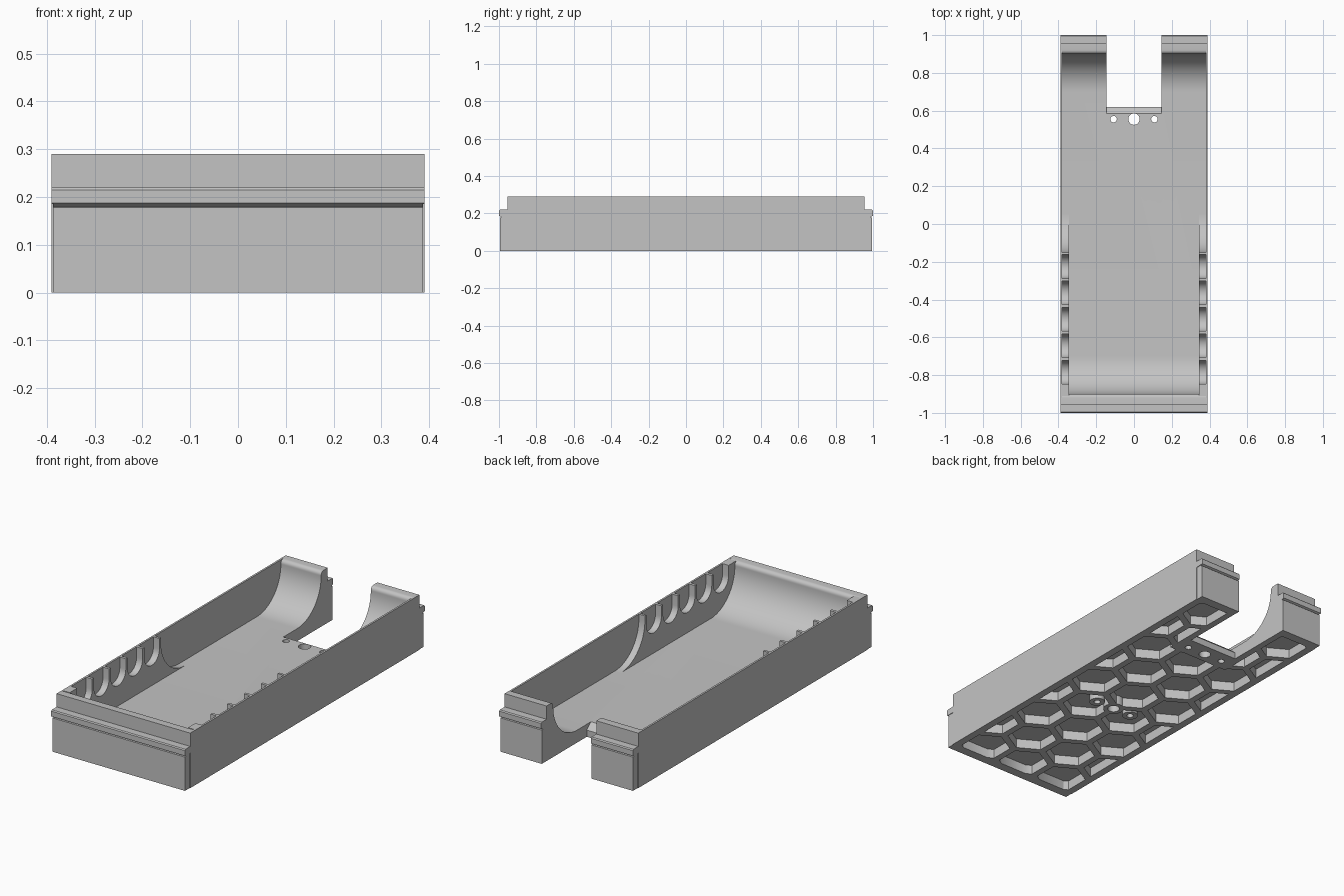
import bpy, bmesh, math

if "Cube" in bpy.data.objects:
    bpy.data.objects.remove(bpy.data.objects["Cube"])

grey = bpy.data.materials.new("plain_grey")
grey.use_nodes = True
grey.diffuse_color = (0.55, 0.55, 0.55, 1)
grey.node_tree.nodes["Principled BSDF"].inputs["Base Color"].default_value = (0.55, 0.55, 0.55, 1)

FLOOR, TOP, R = 0.066, 0.29, 0.2


def arc(cy, cz, r, a0, a1, n=16):
    angles = [math.radians(a0 + (a1 - a0) * i / n) for i in range(n + 1)]
    return [(cy + r * math.cos(a), cz + r * math.sin(a)) for a in angles]


def finish(name, bm):
    bmesh.ops.recalc_face_normals(bm, faces=bm.faces)
    mesh = bpy.data.meshes.new(name)
    bm.to_mesh(mesh)
    bm.free()
    mesh.materials.append(grey)
    ob = bpy.data.objects.new(name, mesh)
    bpy.context.collection.objects.link(ob)
    return ob


def add_prism(bm, base, shift):
    face = bm.faces.new([bm.verts.new(p) for p in base])
    new = bmesh.ops.extrude_face_region(bm, geom=[face])["geom"]
    bmesh.ops.translate(bm, vec=shift, verts=[v for v in new if isinstance(v, bmesh.types.BMVert)])


def side_prism(name, outline, x0, x1):
    """Extrude a (y, z) outline along x."""
    bm = bmesh.new()
    add_prism(bm, [(x0, y, z) for y, z in outline], (x1 - x0, 0, 0))
    return finish(name, bm)


def columns(name, items, z0, z1, sides, turn=0):
    """Upright prisms at each (x, y, radius)."""
    bm = bmesh.new()
    for x, y, r in items:
        ring = arc(x, y, r, turn, turn + 360, sides)[:-1]
        add_prism(bm, [(a, b, z0) for a, b in ring], (0, 0, z1 - z0))
    return finish(name, bm)


def combine(ob, tool, operation):
    mod = ob.modifiers.new("cut", "BOOLEAN")
    mod.operation, mod.solver, mod.object = operation, "EXACT", tool
    bpy.context.view_layer.objects.active = ob
    bpy.ops.object.modifier_apply(modifier=mod.name)
    bpy.data.objects.remove(tool)


def both_ends(half):
    return half + [(-y, z) for y, z in reversed(half)]


# Floor and curved end walls in one profile
end = [(0.995, 0), (0.995, 0.178), (0.985, 0.18), (1, 0.187), (1, 0.215), (0.995, 0.22),
       (0.955, 0.22), (0.955, TOP), (0.92, TOP)]
end += arc(0.92, 0.27, 0.02, 90, 180, 6) + arc(0.7, FLOOR + R, R, 0, -90, 20)
tray = side_prism("tray", both_ends(end), -0.387, 0.387)

# Cable slot at the back, with a bevelled floor edge
slot = side_prism("slot_cutter", [(0.585, 0.4), (0.585, FLOOR), (0.62, 0.035), (0.62, -0.1),
                                  (1.1, -0.1), (1.1, 0.4)], -0.145, 0.145)
combine(tray, slot, "DIFFERENCE")

# Honeycomb pockets underneath, trimmed to the floor, slot and screw bosses
pitch = 0.25
row_step = pitch * math.sqrt(3) / 2
cells = [(pitch * (c + (r % 2) / 2), row_step * r, (pitch - 0.035) / math.sqrt(3))
         for r in range(-5, 6) for c in range(-2, 3)]
pockets = columns("pockets", cells, -0.02, 0.05, 6, 30)
margin = side_prism("pocket_limit", [(-0.945, -0.1), (0.945, -0.1), (0.945, 0.2), (-0.945, 0.2)],
                    -0.35, 0.35)
combine(pockets, margin, "INTERSECT")
slot_rim = side_prism("slot_rim", [(0.5, -0.1), (1.1, -0.1), (1.1, 0.2), (0.5, 0.2)], -0.18, 0.18)
combine(pockets, slot_rim, "DIFFERENCE")
screws = [(-0.108, 0.017), (0, 0.03), (0.108, 0.017)]
bosses = columns("bosses", [(x, -0.16, r + 0.022) for x, r in screws], -0.1, 0.2, 24)
combine(pockets, bosses, "DIFFERENCE")
combine(tray, pockets, "DIFFERENCE")

# Through holes by the slot, blind holes mid-floor
through = columns("through_holes", [(x, 0.555, r) for x, r in screws], -0.1, 0.2, 24)
combine(tray, through, "DIFFERENCE")
blind = columns("blind_holes", [(x, -0.16, r) for x, r in screws], -0.1, 0.05, 24)
combine(tray, blind, "DIFFERENCE")

# Thin side walls carrying the ends of the lips
wall = both_ends([(0.955, 0), (0.955, 0.185), (1, 0.187), (1, 0.215), (0.995, 0.22),
                  (0.955, 0.22), (0.955, TOP)])

# Scalloped liners inside the front half of the side walls
liner = [(-0.91, 0.06), (0.05, 0.06)] + arc(0.05, FLOOR + R, R, -90, -180, 20) + [(-0.15, TOP)]
for i in range(5):
    mid = -0.225 - 0.14 * i
    liner += [(mid + 0.0625, TOP)] + arc(mid, 0.235, 0.0625, 0, -180, 16) + [(mid - 0.0625, TOP)]
liner.append((-0.91, TOP))

parts = [tray]
for side, s in (("left", 1), ("right", -1)):
    parts.append(side_prism(side + "_wall", wall, s * 0.38, s * 0.39))
    parts.append(side_prism(side + "_scalloped_liner", liner, s * 0.345, s * 0.382))

# Smooth the curved surfaces, keep the edges crisp
bpy.ops.object.select_all(action="DESELECT")
for ob in parts:
    ob.select_set(True)
bpy.context.view_layer.objects.active = tray
bpy.ops.object.shade_smooth_by_angle(angle=math.radians(30))
